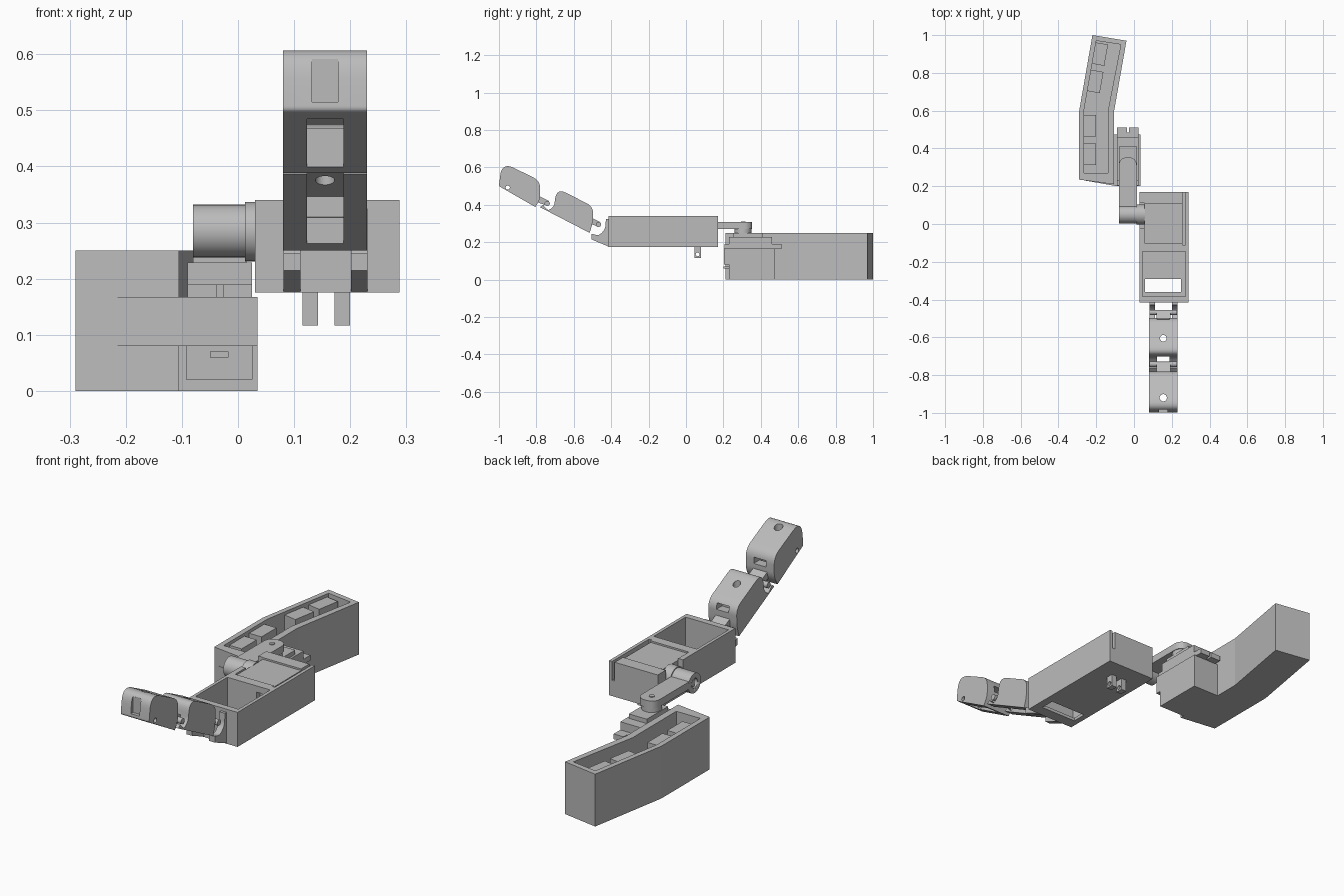
import bpy, bmesh, math
from mathutils import Vector, Matrix

if "Cube" in bpy.data.objects:
    bpy.data.objects.remove(bpy.data.objects["Cube"])

grey = bpy.data.materials.new("plain_grey")
grey.use_nodes = True
COLOUR = (0.5, 0.5, 0.5, 1)
grey.diffuse_color = COLOUR
grey.node_tree.nodes["Principled BSDF"].inputs["Base Color"].default_value = COLOUR


def finish(name, bm):
    bmesh.ops.recalc_face_normals(bm, faces=bm.faces)
    mesh = bpy.data.meshes.new(name)
    bm.to_mesh(mesh)
    bm.free()
    mesh.materials.append(grey)
    obj = bpy.data.objects.new(name, mesh)
    bpy.context.collection.objects.link(obj)
    return obj


def smooth(obj):
    bpy.ops.object.select_all(action='DESELECT')
    obj.select_set(True)
    bpy.context.view_layer.objects.active = obj
    bpy.ops.object.shade_smooth_by_angle(angle=math.radians(30))
    return obj


def box(name, x, y, z, turn=0):
    bm = bmesh.new()
    bmesh.ops.create_cube(bm, size=1)
    size = Vector((x[1] - x[0], y[1] - y[0], z[1] - z[0]))
    mid = Vector((sum(x), sum(y), sum(z))) / 2
    bm.transform(Matrix.LocRotScale(mid, Matrix.Rotation(math.radians(turn), 3, 'Z'), size))
    return finish(name, bm)


def cylinder(name, centre, radius, length, axis='X'):
    bm = bmesh.new()
    bmesh.ops.create_cone(bm, cap_ends=True, segments=40, radius1=radius, radius2=radius, depth=length)
    turn = Matrix.Rotation(math.pi / 2, 4, 'Y') if axis == 'X' else Matrix()
    bm.transform(Matrix.Translation(centre) @ turn)
    return smooth(finish(name, bm))


def rounded(points, steps=8):
    # each point is (u, v) or (u, v, rounding distance)
    out = []
    for i, p in enumerate(points):
        here = Vector(p[:2])
        if len(p) < 3:
            out.append(here)
            continue
        ends = []
        for q in (points[i - 1], points[(i + 1) % len(points)]):
            ends.append(here + (Vector(q[:2]) - here).normalized() * p[2])
        for k in range(steps + 1):
            t = k / steps
            out.append(ends[0] * (1 - t) ** 2 + here * 2 * t * (1 - t) + ends[1] * t * t)
    return out


def prism(name, points, span, axis='X'):
    bm = bmesh.new()
    place = (lambda p, s: (s, p.x, p.y)) if axis == 'X' else (lambda p, s: (p.x, p.y, s))
    face = bm.faces.new([bm.verts.new(place(p, span[0])) for p in rounded(points)])
    moved = bmesh.ops.extrude_face_region(bm, geom=[face])["geom"]
    shift = Vector(place(Vector((0, 0)), span[1] - span[0]))
    bmesh.ops.translate(bm, vec=shift, verts=[g for g in moved if isinstance(g, bmesh.types.BMVert)])
    return finish(name, bm)


def cut(obj, *cutters):
    for cutter in cutters:
        mod = obj.modifiers.new("cut", 'BOOLEAN')
        mod.operation, mod.solver, mod.object = 'DIFFERENCE', 'EXACT', cutter
        bpy.context.view_layer.objects.active = obj
        bpy.ops.object.modifier_apply(modifier=mod.name)
        bpy.data.objects.remove(cutter)
    return obj


# Bent hollow handle
handle = prism("handle", [(-.29, .235), (-.29, .6), (-.22, 1), (-.04, .97), (-.105, .6), (-.105, .21)],
               (0, .25), 'Z')
cut(handle, prism("cavity", [(-.265, .27), (-.265, .6), (-.2, .97), (-.07, .95), (-.138, .6), (-.138, .27)],
                  (.08, .3), 'Z'))
prism("handle_front_lip", [(-.265, .24), (-.265, .231), (-.1, .202), (.035, .202), (.035, .24)],
      (.08, .167), 'Z')
for i, (x, y, turn) in enumerate([(-.236, .37, 0), (-.236, .52, 0), (-.207, .755, -10), (-.183, .9, -10)]):
    box(f"handle_block_{i + 1}", (x - .036, x + .036), (y - .057, y + .057), (.07, .235), turn)

# Lower servo in its holder
holder = box("servo_holder", (-.11, .035), (.23, .475), (0, .167))
cut(holder, box("recess", (-.092, .025), (.2, .245), (.02, .08)))
box("servo_cable", (-.05, -.017), (.2, .25), (.06, .07))
flange = box("servo_flange", (-.09, .025), (.205, .51), (.165, .19))
cut(flange, box("screw_slot", (-.037, -.027), (.485, .52), (.1, .3)),
    box("screw_slot", (-.037, -.027), (.19, .225), (.1, .3)))
box("servo_body", (-.09, .025), (.23, .46), (.185, .229))
box("servo_tower", (-.08, .015), (.25, .41), (.22, .25))
cylinder("servo_shaft", (-.033, .305, .255), .045, .05, 'Z')

# Link arm with its hub
prism("link_arm", [(-.08, .05), (-.08, .353, .047), (.015, .353, .047), (.015, .05)], (.272, .307), 'Z')
cylinder("arm_screw", (-.033, .305, .308), .012, .006, 'Z')
hub = cylinder("arm_hub", (-.033, .05, .285), .047, .095)
cut(hub, cylinder("bore", (-.08, .05, .285), .022, .06))
cylinder("hub_shaft", (.03, .05, .285), .04, .06)
cylinder("hub_disc", (.035, .05, .284), .053, .045)

# Palm box with open front bay, side slot and upper servo cover
palm = box("palm", (.03, .288), (-.415, .17), (.175, .34))
cut(palm, box("bay", (.045, .272), (-.385, -.145), (.19, .4)),
    box("window", (.058, .25), (-.36, -.29), (.1, .25)),
    box("slot", (.258, .272), (-.11, .2), (.25, .4)),
    box("step", (.055, .258), (-.1, .108), (.332, .4)),
    box("shaft_notch", (0, .055), (-.02, .11), (.235, .4)),
    box("wire_hole", (.2, .23), (-.2, -.12), (.27, .31)))
for side, x in (("right", .115), ("left", .172)):
    lug = box(f"{side}_lower_lug", (x, x + .028), (.045, .08), (.117, .18))
    cut(lug, cylinder("lug_hole", (x + .014, .062, .135), .01, .1))

# Finger: bracket, two segments, links and pins
WIDTH = (.08, .23)
SLOT = (.123, .188)
for side, x in (("right", .081), ("left", .201)):
    prism(f"{side}_knuckle_bracket", [(-.505, .245), (-.505, .215), (-.41, .175), (-.41, .325), (-.428, .325),
                                      (-.432, .27, .02), (-.465, .235, .02)], (x, x + .03))

lower = prism("lower_finger", [(-.78, .387), (-.765, .4), (-.735, .368, .015), (-.705, .395, .015),
                               (-.7, .43), (-.69, .489, .055), (-.495, .39, .04), (-.5, .3, .02),
                               (-.515, .25)], WIDTH)
cut(lower, prism("channel", [(-.82, .3), (-.82, .42), (-.68, .41), (-.54, .345), (-.54, .2)], SLOT),
    cylinder("top_hole", (.155, -.605, .45), .017, .3, 'Z'),
    box("top_slot", SLOT, (-.54, -.45), (.357, .385)))

tip = prism("finger_tip", [(-1, .5, .008), (-.985, .63, .075), (-.78, .528, .04), (-.78, .43, .025),
                           (-.805, .388)], WIDTH)
cut(tip, prism("channel", [(-.99, .43), (-.955, .545), (-.825, .47), (-.825, .3)], SLOT),
    cylinder("top_hole", (.155, -.92, .58), .019, .2, 'Z'),
    cylinder("side_hole", (.155, -.953, .492), .011, .3),
    box("top_slot", SLOT, (-.83, -.74), (.468, .498)),
    box("tip_notch", (.132, .178), (-1.05, -.982), (.515, .62)))
smooth(lower)
smooth(tip)

for name, y, z in (("tip", -.742, .407), ("lower", -.468, .295)):
    prism(f"{name}_link", [(y - .075, z + .055), (y + .012, z + .012, .008), (y + .005, z - .014, .008),
                           (y - .075, z + .015)], (.118, .192))
    cylinder(f"{name}_pin", (.155, y, z), .014, .146)
